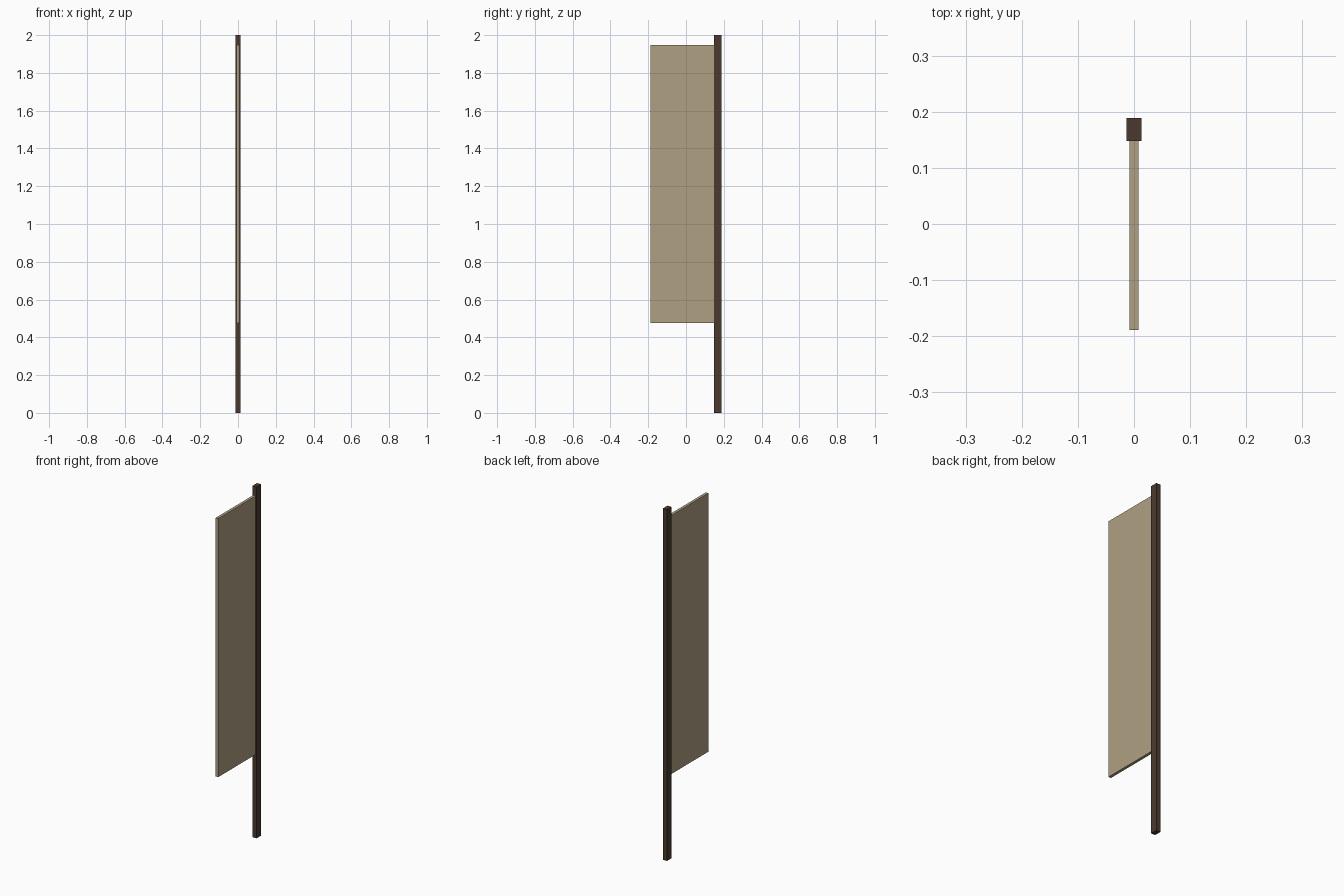
import bpy

cube = bpy.data.objects.get("Cube")
if cube:
    bpy.data.objects.remove(cube, do_unlink=True)


def make_material(name, rgb):
    mat = bpy.data.materials.new(name)
    mat.use_nodes = True
    color = (*rgb, 1.0)
    mat.diffuse_color = color
    bsdf = next(n for n in mat.node_tree.nodes if n.type == "BSDF_PRINCIPLED")
    bsdf.inputs["Base Color"].default_value = color
    bsdf.inputs["Roughness"].default_value = 0.8
    return mat


def box(name, low, high, mat):
    """Flat-shaded box between two opposite corners."""
    center = [(a + b) / 2 for a, b in zip(low, high)]
    bpy.ops.mesh.primitive_cube_add(size=1, location=center)
    obj = bpy.context.object
    obj.name = name
    obj.scale = [b - a for a, b in zip(low, high)]
    bpy.ops.object.transform_apply(location=False, rotation=False, scale=True)
    obj.data.materials.append(mat)
    return obj


dark_wood = make_material("dark wood", (0.07, 0.042, 0.027))
tan_cloth = make_material("tan cloth", (0.43, 0.355, 0.225))

# Upright post at the rear edge
box("post", (-0.013, 0.148, 0), (0.013, 0.189, 2), dark_wood)

# Tall banner panel running forward from the post
box("banner_panel", (-0.008, -0.189, 0.476), (0.008, 0.148, 1.948), tan_cloth)
